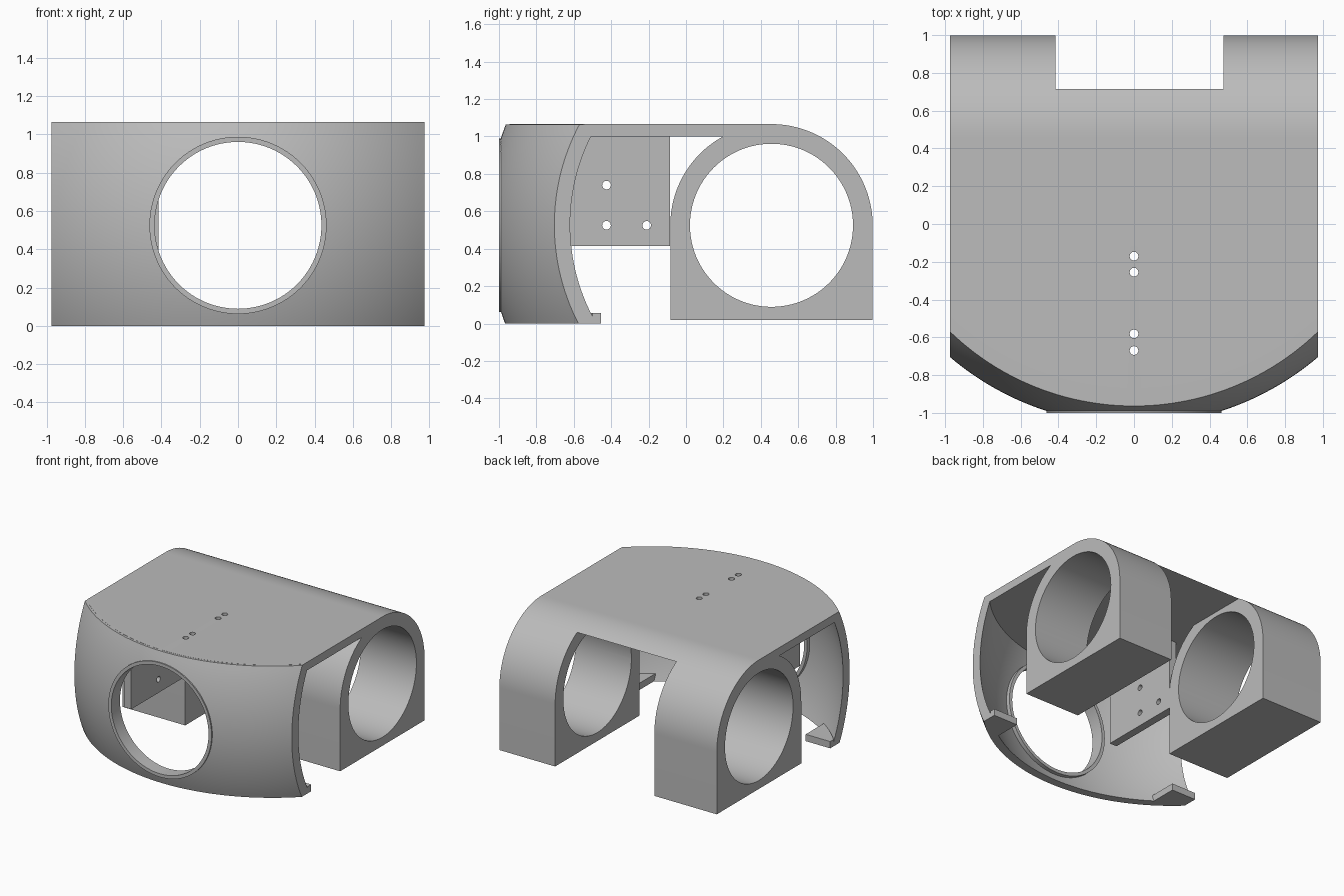
import bpy, bmesh, math
from mathutils import Matrix

if "Cube" in bpy.data.objects:
    bpy.data.objects.remove(bpy.data.objects["Cube"])

W = 0.975                       # half width
TOP, UNDER, MID = 1.065, 1.0, 0.527
CY, R_OUT, R_IN = 0.44, 1.503, 1.44   # spherical front
WY, WZ, WR, BORE = 0.457, 0.525, 0.541, 0.436

grey = bpy.data.materials.new("plain grey")
grey.diffuse_color = (0.5, 0.5, 0.5, 1)
grey.use_nodes = True
grey.node_tree.nodes["Principled BSDF"].inputs["Base Color"].default_value = grey.diffuse_color


def finish(name, bm):
    bmesh.ops.recalc_face_normals(bm, faces=bm.faces)
    me = bpy.data.meshes.new(name)
    bm.to_mesh(me)
    bm.free()
    me.materials.append(grey)
    ob = bpy.data.objects.new(name, me)
    bpy.context.collection.objects.link(ob)
    return ob


def loft(name, sections):
    """Skin closed rings of points and cap both ends."""
    bm = bmesh.new()
    rings = [[bm.verts.new(p) for p in s] for s in sections]
    n = len(rings[0])
    for a, b in zip(rings, rings[1:]):
        for i in range(n):
            j = (i + 1) % n
            bm.faces.new((a[i], a[j], b[j], b[i]))
    bm.faces.new(rings[0])
    bm.faces.new(rings[-1][::-1])
    return finish(name, bm)


def extrude_x(name, profile, x0, x1):
    return loft(name, [[(x, y, z) for y, z in profile] for x in (x0, x1)])


def box(name, x0, x1, y0, y1, z0, z1):
    return extrude_x(name, [(y0, z0), (y1, z0), (y1, z1), (y0, z1)], x0, x1)


def cylinder(name, r, length, centre, axis, sides=96):
    turn = {"x": Matrix.Rotation(math.pi / 2, 4, "Y"),
            "y": Matrix.Rotation(math.pi / 2, 4, "X"),
            "z": Matrix()}[axis]
    bm = bmesh.new()
    bmesh.ops.create_cone(bm, cap_ends=True, segments=sides, radius1=r, radius2=r,
                          depth=length, matrix=Matrix.Translation(centre) @ turn)
    return finish(name, bm)


def combine(target, tool, operation):
    m = target.modifiers.new("bool", "BOOLEAN")
    m.operation, m.solver, m.object = operation, "EXACT", tool
    bpy.context.view_layer.objects.active = target
    bpy.ops.object.modifier_apply(modifier=m.name)
    bpy.data.objects.remove(tool)


def front(r, x, z):
    return CY - math.sqrt(r * r - x * x - (z - MID) ** 2)


def arc(a0, a1, n):
    return [(WY + WR * math.cos(a0 + (a1 - a0) * i / n),
             WZ + WR * math.sin(a0 + (a1 - a0) * i / n)) for i in range(n + 1)]


# curved front shell
xs = [-W + 2 * W * i / 56 for i in range(57)]
zs = [TOP * i / 30 for i in range(31)]
body = loft("body", [[(x, front(R_OUT, x, z), z) for z in zs] +
                     [(x, front(R_IN, x, z), z) for z in reversed(zs)] for x in xs])

# top plate, rounded down at the back
a_under = math.asin((UNDER - WZ) / WR)
back = arc(math.pi / 2, a_under, 10)
slab = []
for x in xs:
    y = CY - math.sqrt(1.385 ** 2 - x * x)
    slab.append([(x, y, UNDER), (x, y, WZ + WR)] + [(x, *p) for p in back])
combine(body, loft("top_plate", slab), "UNION")

# two housings under the plate
housing = ([(WY + WR, 0.02)] + arc(0, a_under, 24) +
           arc(math.pi - a_under, math.pi, 24) + [(WY - WR, 0.02)])
for x0, x1 in ((-W, -0.415), (0.475, W)):
    combine(body, extrude_x("housing", housing, x0, x1), "UNION")

# ring around the front opening
combine(body, cylinder("opening_ring", 0.463, 0.11, (0, -0.945, WZ), "y"), "UNION")

# openings: front hole, housing bores, screw holes in the top
combine(body, cylinder("front_cutter", BORE, 0.5, (0, -1.05, WZ), "y"), "DIFFERENCE")
combine(body, cylinder("bore_cutter", BORE, 3, (0, WY, WZ), "x"), "DIFFERENCE")
for y in (-0.17, -0.255, -0.582, -0.67):
    combine(body, cylinder("screw_cutter", 0.023, 0.3, (0, y, 1.03), "z", 24), "DIFFERENCE")

# mounting plate with three holes
plate = box("mounting_plate", -0.48, -0.415, -0.775, -0.085, 0.415, UNDER)
for y, z in ((-0.425, 0.74), (-0.425, 0.525), (-0.21, 0.525)):
    combine(plate, cylinder("screw_cutter", 0.023, 0.3, (-0.45, y, z), "x", 24), "DIFFERENCE")

# corner tabs at the foot of the shell
tabs = []
for s in (-1, 1):
    st = [0.755 + 0.22 * i / 8 for i in range(9)]
    rings = []
    for x in st:
        y = front(R_IN, x, 0) - 0.02
        rings.append([(s * x, y, 0), (s * x, -0.455, 0),
                      (s * x, -0.455, 0.055), (s * x, y, 0.055)])
    tabs.append(loft("corner_tab", rings))

# smooth curves, sharp edges
bpy.ops.object.select_all(action="DESELECT")
for ob in [body, plate] + tabs:
    ob.select_set(True)
bpy.context.view_layer.objects.active = body
bpy.ops.object.shade_smooth_by_angle(angle=math.radians(25))
